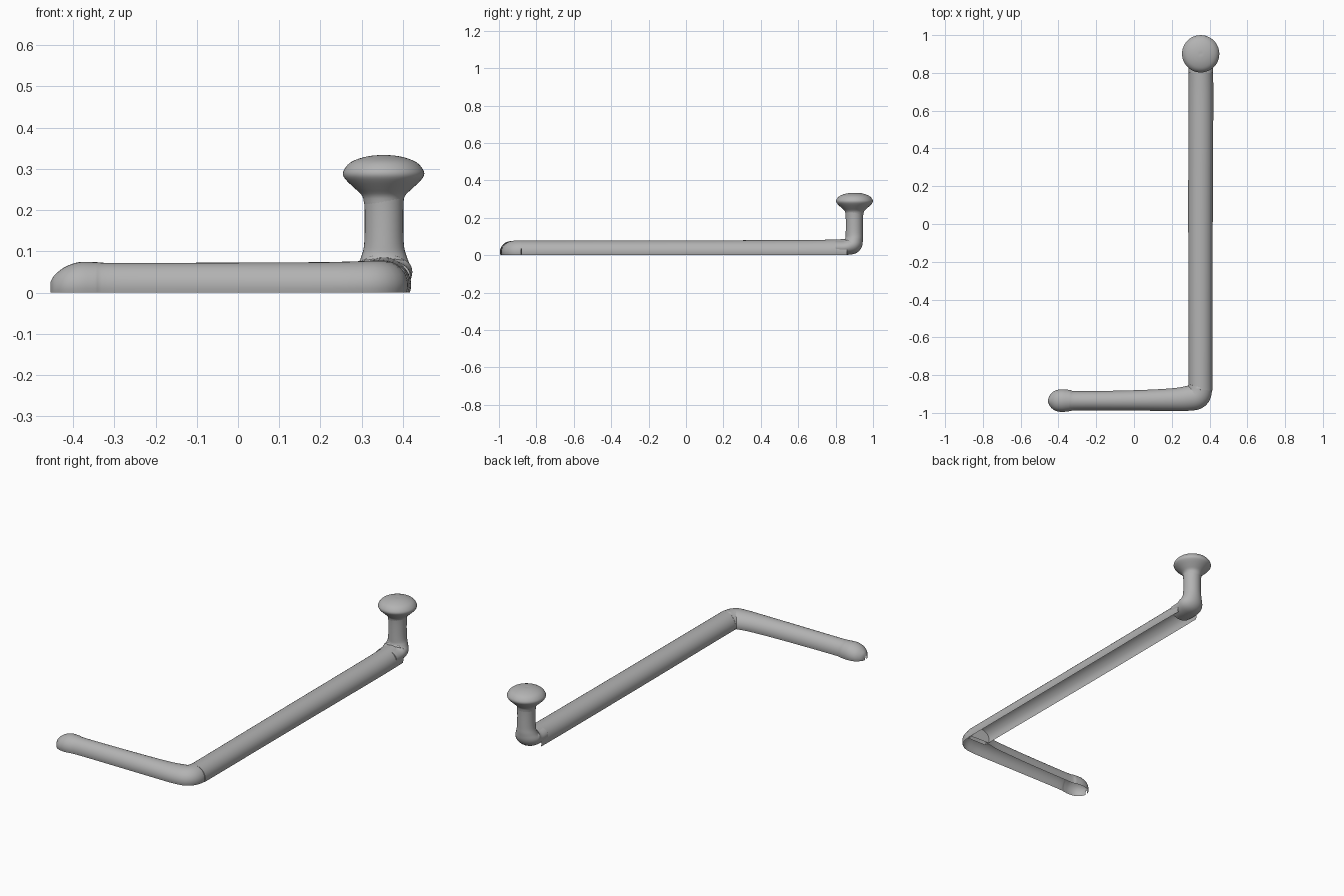
import bpy
import bmesh
import math
from mathutils import Vector

cube = bpy.data.objects.get("Cube")
if cube:
    bpy.data.objects.remove(cube, do_unlink=True)

grey = bpy.data.materials.new("plain grey")
grey.diffuse_color = (0.45, 0.45, 0.45, 1)
grey.use_nodes = True
bsdf = grey.node_tree.nodes["Principled BSDF"]
bsdf.inputs["Base Color"].default_value = grey.diffuse_color
bsdf.inputs["Roughness"].default_value = 0.6


def smooth_stations(stations, steps):
    """Catmull-Rom interpolation of position and size along a path."""
    pts = [Vector(s) for s in stations]
    pts = [pts[0] * 2 - pts[1]] + pts + [pts[-1] * 2 - pts[-2]]
    out = []
    for a, b, c, d in zip(pts, pts[1:], pts[2:], pts[3:]):
        for i in range(steps):
            t = i / steps
            out.append((b * 2 + (c - a) * t + (a * 2 - b * 5 + c * 4 - d) * t**2
                        + (b * 3 - a - c * 3 + d) * t**3) / 2)
    return out + [pts[-2]]


def skin(name, rings, closed, cap_start=False, cap_end=False):
    """Join rings of points into one smooth surface."""
    bm = bmesh.new()
    rows = [[bm.verts.new(p) for p in ring] for ring in rings]
    count = len(rows[0])
    for r, s in zip(rows, rows[1:]):
        for i in range(count if closed else count - 1):
            j = (i + 1) % count
            bm.faces.new((r[i], r[j], s[j], s[i]))
    if cap_start:
        bm.faces.new(rows[0][::-1])
    if cap_end:
        bm.faces.new(rows[-1])
    bmesh.ops.recalc_face_normals(bm, faces=bm.faces)
    mesh = bpy.data.meshes.new(name)
    bm.to_mesh(mesh)
    bm.free()
    mesh.materials.append(grey)
    obj = bpy.data.objects.new(name, mesh)
    bpy.context.collection.objects.link(obj)
    bpy.ops.object.select_all(action="DESELECT")
    obj.select_set(True)
    bpy.context.view_layer.objects.active = obj
    bpy.ops.object.shade_smooth_by_angle(angle=math.radians(50))
    return obj


# Bent arm: arched channel, open underneath (x, y, half width, height)
arm = smooth_stations([
    (-0.455, -0.935, 0.006, 0.025), (-0.445, -0.935, 0.030, 0.042),
    (-0.420, -0.935, 0.052, 0.062), (-0.385, -0.935, 0.060, 0.074),
    (-0.345, -0.935, 0.057, 0.074), (-0.290, -0.936, 0.051, 0.072),
    (0.000, -0.934, 0.054, 0.073), (0.200, -0.930, 0.060, 0.074),
    (0.285, -0.923, 0.066, 0.076), (0.335, -0.910, 0.068, 0.078),
    (0.350, -0.865, 0.064, 0.078), (0.352, -0.800, 0.063, 0.078),
    (0.352, 0.000, 0.065, 0.079), (0.354, 0.650, 0.066, 0.081),
    (0.354, 0.860, 0.064, 0.086)], 5)
tuck = math.radians(18)
rings = []
for i, s in enumerate(arm):
    d = arm[min(i + 1, len(arm) - 1)] - arm[max(i - 1, 0)]
    side = Vector((-d[1], d[0], 0)).normalized()
    radius = s[3] / (1 + math.sin(tuck))
    ring = []
    for k in range(21):
        a = -tuck + (math.pi + 2 * tuck) * k / 20
        p = Vector((s[0], s[1], radius * (math.sin(a) + math.sin(tuck))))
        ring.append(p + side * s[2] * math.cos(a))
    rings.append(ring)
skin("bent_arm", rings, False)

# Upturned end of the arm and upright post (y, z, half width, half thickness)
post = smooth_stations([
    (0.800, 0.041, 0.064, 0.040), (0.855, 0.042, 0.067, 0.041),
    (0.889, 0.056, 0.068, 0.050), (0.899, 0.085, 0.056, 0.047),
    (0.900, 0.120, 0.048, 0.046), (0.900, 0.200, 0.047, 0.046),
    (0.900, 0.255, 0.050, 0.050)], 5)
rings = []
for i, s in enumerate(post):
    d = post[min(i + 1, len(post) - 1)] - post[max(i - 1, 0)]
    up = Vector((0, -d[1], d[0])).normalized()
    rings.append([Vector((0.354, s[0], s[1]))
                  + Vector((s[2] * math.cos(a), 0, 0)) + up * s[3] * math.sin(a)
                  for a in [math.tau * k / 32 for k in range(32)]])
skin("upright_post", rings, True, cap_start=True)

# Mushroom knob (radius, z)
knob = smooth_stations([
    (0.047, 0.215), (0.052, 0.235), (0.069, 0.252), (0.088, 0.270),
    (0.098, 0.284), (0.096, 0.298), (0.080, 0.316), (0.050, 0.328),
    (0.020, 0.333), (0.002, 0.333)], 3)
rings = [[Vector((0.353 + r * math.cos(a), 0.901 + r * math.sin(a), z))
          for a in [math.tau * k / 48 for k in range(48)]] for r, z in knob]
skin("mushroom_knob", rings, True, cap_end=True)
